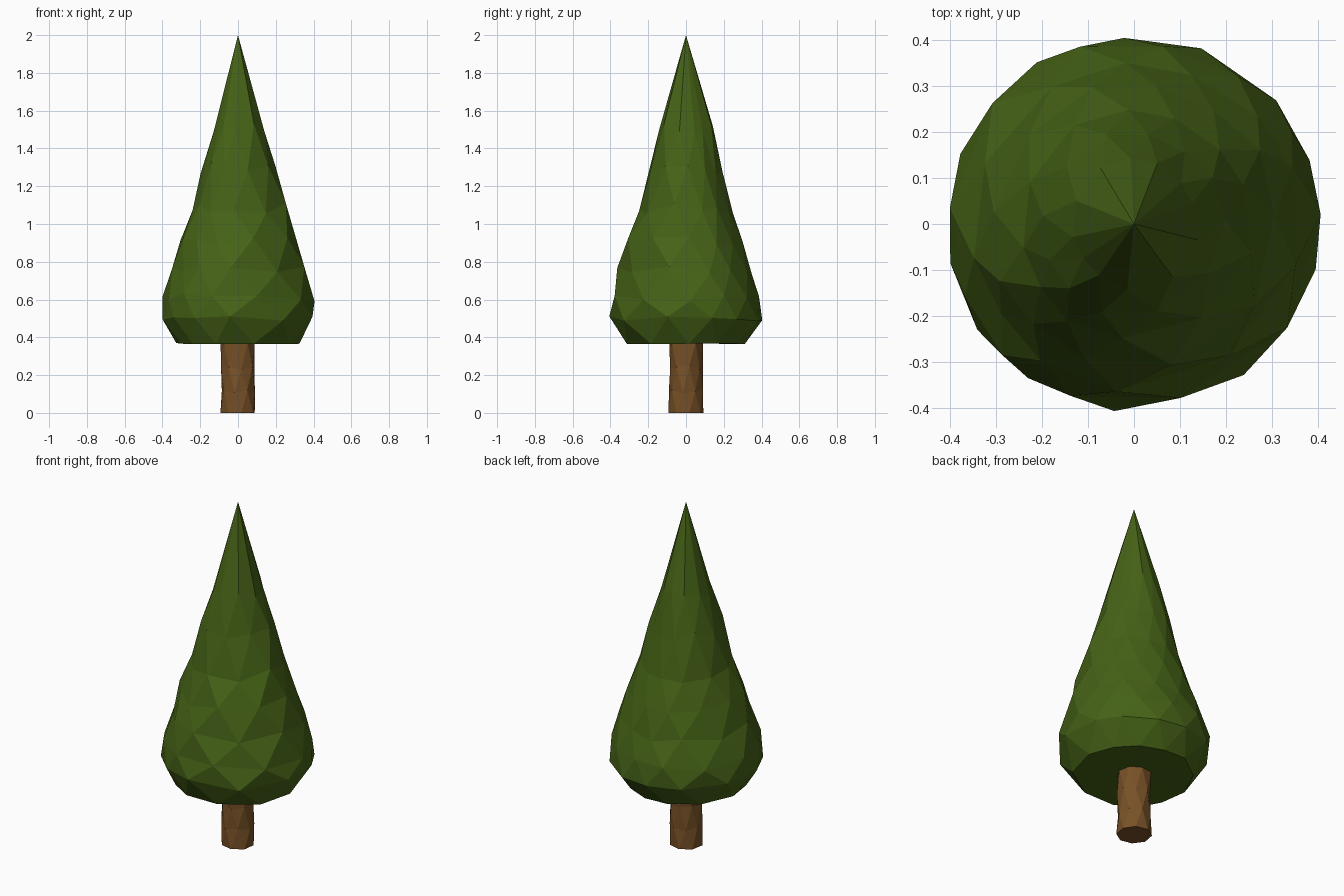
import bpy, bmesh, math, random
from mathutils import Vector

if "Cube" in bpy.data.objects:
    bpy.data.objects.remove(bpy.data.objects["Cube"])

random.seed(7)


def material(name, rgb):
    m = bpy.data.materials.new(name)
    m.diffuse_color = (*rgb, 1)
    m.use_nodes = True
    m.node_tree.nodes["Principled BSDF"].inputs["Base Color"].default_value = m.diffuse_color
    return m


def finish(bm, name, mat):
    bmesh.ops.recalc_face_normals(bm, faces=bm.faces)
    me = bpy.data.meshes.new(name)
    bm.to_mesh(me)
    bm.free()
    me.materials.append(mat)
    ob = bpy.data.objects.new(name, me)
    bpy.context.collection.objects.link(ob)
    return ob


def bridge(bm, low, high):
    """Join two rings, each turned half a step, with triangles."""
    n = len(low)
    for i in range(n):
        j = (i + 1) % n
        bm.faces.new((low[i], low[j], high[i]))
        bm.faces.new((low[j], high[j], high[i]))


green = material("pine green", (0.060, 0.122, 0.008))
brown = material("bark brown", (0.185, 0.082, 0.020))

# Foliage: staggered, slightly irregular rings closing to a point
angles = [-54, -14, 20, 41, 69, 93, 121, 158, 192, 214, 235.5, 264]
N = len(angles)


def angle_at(t):
    """Uneven spacing around the tree, interpolated between the main corners."""
    i = math.floor(t)
    a = angles[i % N] + 360 * (i // N)
    b = angles[(i + 1) % N] + 360 * ((i + 1) // N)
    return math.radians(a + (b - a) * (t - i))


# height, radius, height jitter, radius jitter
profile = [(0.367, 0.325, 0.003, 0.012), (0.50, 0.408, 0.015, 0.004),
           (0.61, 0.398, 0.025, 0.008), (0.75, 0.358, 0.025, 0.012),
           (0.91, 0.308, 0.03, 0.010), (1.08, 0.254, 0.03, 0.010),
           (1.29, 0.198, 0.03, 0.007), (1.50, 0.138, 0.03, 0.006)]
bm = bmesh.new()
rings = []
for k, (z, r, dz, dr) in enumerate(profile):
    ring = []
    for i in range(N):
        a = angle_at(i + (k - 1) * 0.5)
        rr = r + random.uniform(-dr, dr)
        ring.append(bm.verts.new((rr * math.cos(a), rr * math.sin(a),
                                  z + random.uniform(-dz, dz))))
    rings.append(ring)
for low, high in zip(rings, rings[1:]):
    bridge(bm, low, high)
tip = bm.verts.new((0, 0, 2))
base = bm.verts.new((0, 0, 0.37))
for i in range(N):
    j = (i + 1) % N
    bm.faces.new((rings[-1][i], rings[-1][j], tip))
    bm.faces.new((rings[0][j], rings[0][i], base))
finish(bm, "foliage", green)

# Trunk: eight-sided, twisted column
bm = bmesh.new()
S = 8
rings = []
for k, (z, r) in enumerate([(0, 0.093), (0.11, 0.090), (0.24, 0.089), (0.37, 0.092)]):
    ring = []
    for i in range(S):
        a = math.tau * (i + 0.5 * k) / S + 0.2
        rr = r + random.uniform(-0.004, 0.003)
        dz = random.uniform(-0.012, 0.012) if 0 < k < 3 else 0
        ring.append(bm.verts.new((rr * math.cos(a), rr * math.sin(a), z + dz)))
    rings.append(ring)
for low, high in zip(rings, rings[1:]):
    bridge(bm, low, high)
bm.faces.new(rings[0][::-1])
bm.faces.new(rings[-1])
finish(bm, "trunk", brown)
